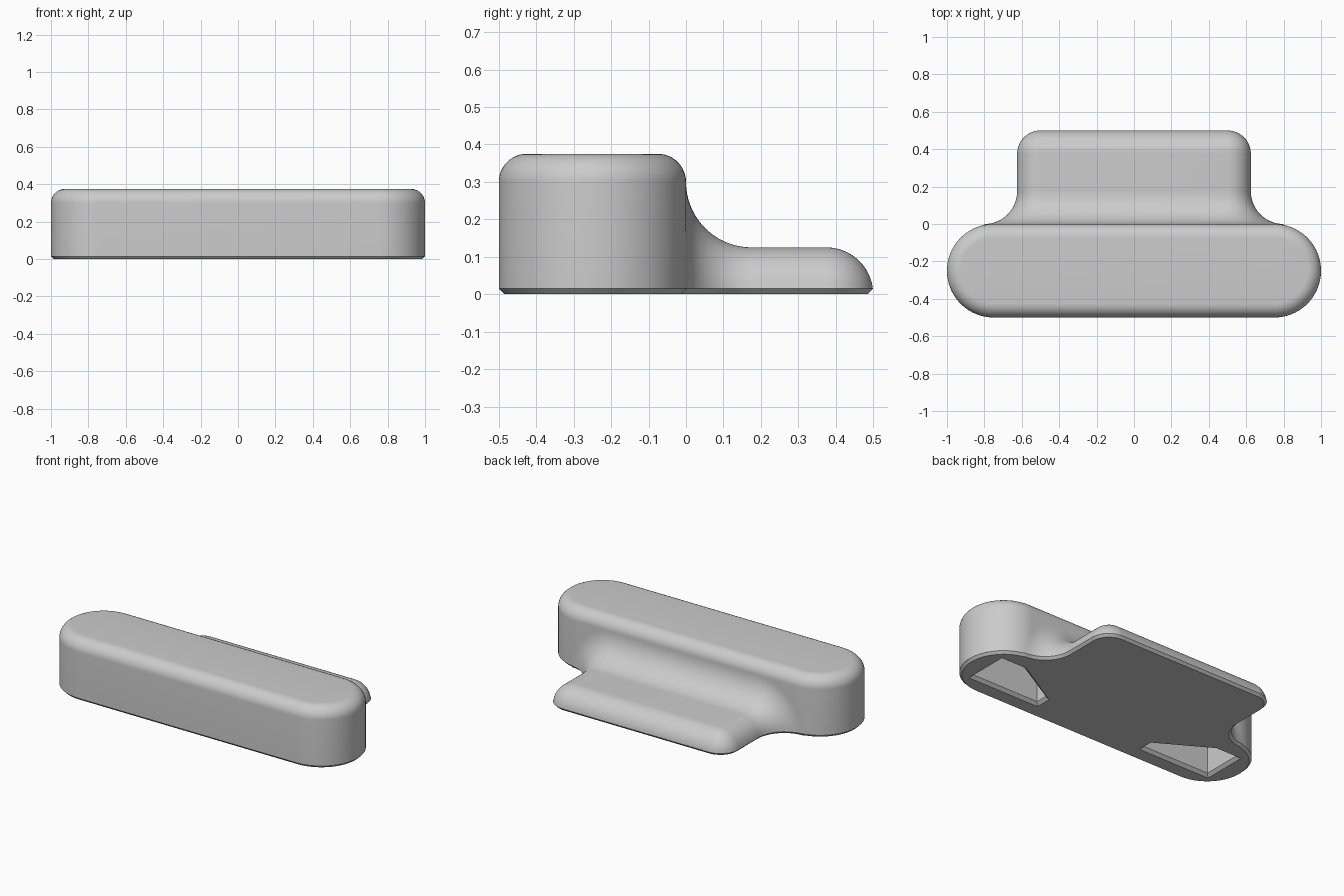
import bpy, bmesh, math
from math import sin, cos, sqrt, radians

if "Cube" in bpy.data.objects:
    bpy.data.objects.remove(bpy.data.objects["Cube"])

CH = 0.015            # bottom chamfer
TOP, TOP_R = 0.375, 0.075
END_X, END_Y, END_R = 0.75, -0.25, 0.25   # rounded ends of the main body
COVE, ROUND = 0.175, 0.125                # concave and convex shelf radii

grey = bpy.data.materials.new("light_grey")
grey.diffuse_color = (0.6, 0.6, 0.6, 1)
grey.use_nodes = True
grey.node_tree.nodes["Principled BSDF"].inputs["Base Color"].default_value = grey.diffuse_color


def arc(cx, cy, r, a0, a1, n):
    angles = [radians(a0 + (a1 - a0) * i / n) for i in range(n + 1)]
    return [(cx + r * cos(a), cy + r * sin(a)) for a in angles]


def ring(bm, pts, z):
    return [bm.verts.new((x, y, z)) for x, y in pts]


def loft(bm, rings, closed=True):
    for a, b in zip(rings, rings[1:]):
        n = len(a)
        for i in range(n if closed else n - 1):
            j = (i + 1) % n
            bm.faces.new((a[i], a[j], b[j], b[i]))


def finish(name, bm):
    mesh = bpy.data.meshes.new(name)
    bm.to_mesh(mesh)
    bm.free()
    mesh.materials.append(grey)
    ob = bpy.data.objects.new(name, mesh)
    bpy.context.collection.objects.link(ob)
    bpy.ops.object.select_all(action='DESELECT')
    ob.select_set(True)
    bpy.context.view_layer.objects.active = ob
    bpy.ops.object.shade_smooth_by_angle(angle=radians(30))


def mirrored(half):
    return half + [(-x, y) for x, y in reversed(half)]


# Main body: pill-shaped wall with a rounded top edge
def pill(inset):
    return mirrored(arc(END_X, END_Y, END_R - inset, -90, 90, 40))


bm = bmesh.new()
rings = [ring(bm, pill(0), CH)]
for i in range(13):
    a = math.pi / 2 * i / 12
    rings.append(ring(bm, pill(TOP_R * (1 - cos(a))), TOP - TOP_R + TOP_R * sin(a)))
loft(bm, rings)
bm.faces.new(rings[-1])
finish("main_body", bm)

# Rear shelf: rounded cross-sections swept back from the body wall
sections = []
for i in range(19):
    a = math.pi / 2 * i / 18
    sections.append((COVE * (1 - cos(a)), ROUND + COVE * (1 - sin(a))))
end_angle = math.acos(CH / ROUND)
for i in range(17):
    a = end_angle * i / 16
    sections.append((0.375 + ROUND * sin(a), ROUND * cos(a)))


def wall_offset(x, y):
    # follows the body where its wall begins to curve away
    over = max(0, abs(x) - END_X)
    return (sqrt(END_R ** 2 - over ** 2) - END_R) * max(0, 1 - y / COVE)


bm = bmesh.new()
rings = []
for y, r in sections:
    prof = mirrored(arc(0.5, 0, r, 0, 90, 20))
    rings.append([bm.verts.new((x, y + wall_offset(x, y), max(z, CH))) for x, z in prof])
loft(bm, rings, closed=False)
bmesh.ops.dissolve_degenerate(bm, dist=1e-5, edges=bm.edges)
bm.normal_update()
if sum(f.normal.z * f.calc_area() for f in bm.faces) < 0:
    bmesh.ops.reverse_faces(bm, faces=bm.faces)
finish("rear_shelf", bm)


# Base: chamfered outline with two hollow pockets underneath
def outline(c):
    half = arc(END_X, END_Y, END_R - c, -90, 77, 36)
    half += arc(0.8, COVE, COVE + c, 268, 180, 18)
    half += arc(0.5, 0.375, ROUND - c, 0, 90, 16)
    return mirrored(half)


def pocket(c):
    return [(0.375 + c, -0.4 + c), (0.88 - c, -0.4 + c), (0.88 - c, -0.11 - c),
            (0.70 + 0.27 * c, -0.11 - c), (0.375 + c, -0.30 - 0.27 * c)]


bm = bmesh.new()
lower, upper = ring(bm, outline(CH), 0), ring(bm, outline(0), CH)
loft(bm, [lower, upper])
loops = [lower]
for side in (1, -1):
    pr = []
    for c, z in ((0, 0), (0.018, 0.018), (0.018, 0.3)):
        pts = [(side * x, y) for x, y in pocket(c)]
        if side == 1:
            pts.reverse()        # walls face into the hollow
        pr.append(ring(bm, pts, z))
    loft(bm, pr)
    bm.faces.new(pr[-1])
    loops.append(pr[0])
edges = [bm.edges.get((l[i - 1], l[i])) for l in loops for i in range(len(l))]
res = bmesh.ops.triangle_fill(bm, use_beauty=True, use_dissolve=False, edges=edges)
fill = [f for f in res["geom"] if isinstance(f, bmesh.types.BMFace)]
bm.normal_update()
bmesh.ops.reverse_faces(bm, faces=[f for f in fill if f.normal.z > 0])
finish("base", bm)
